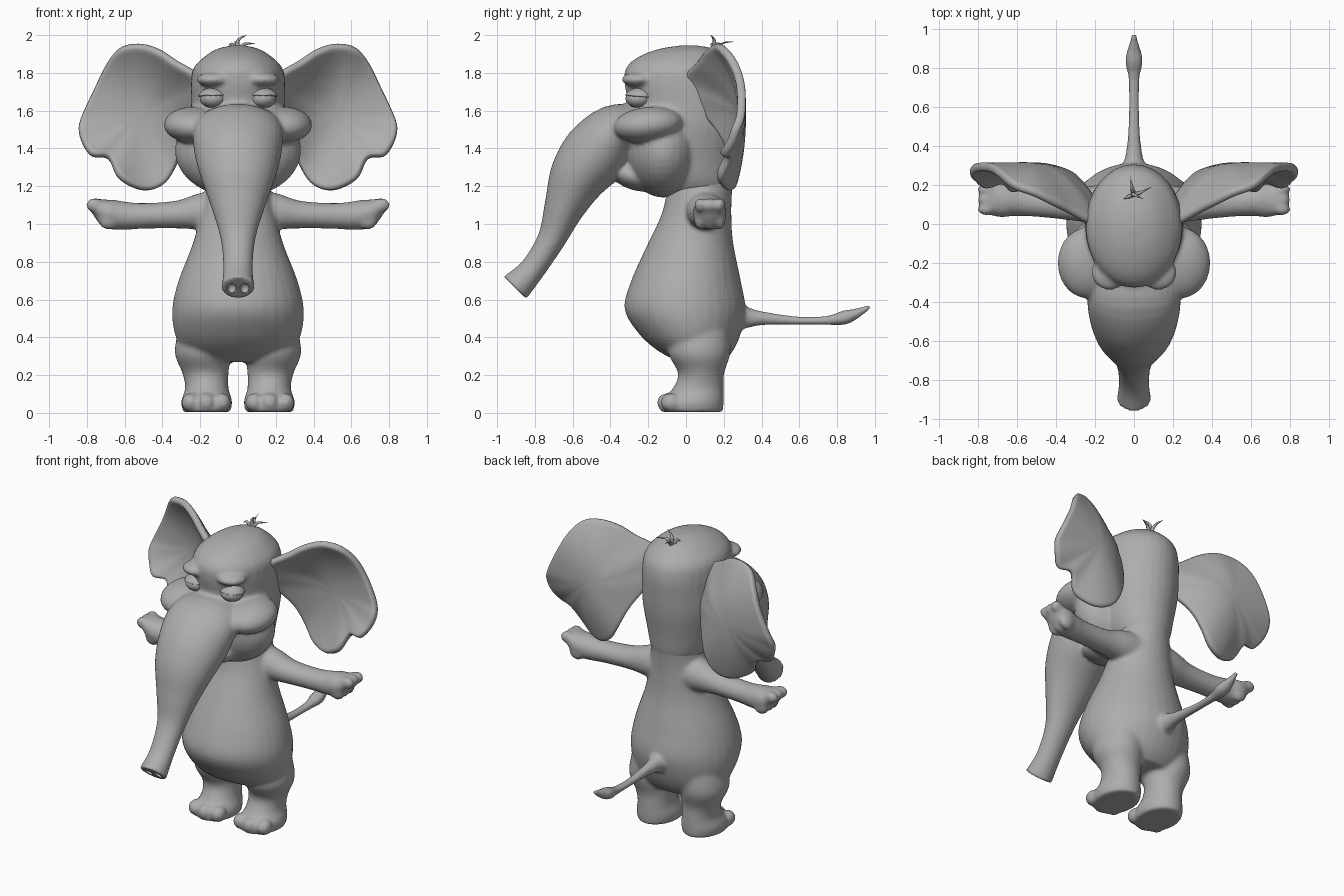
import bpy, bmesh, math
from mathutils import Vector, Matrix

cube = bpy.data.objects.get("Cube")
if cube:
    bpy.data.objects.remove(cube)

X, Y, Z = Vector((1, 0, 0)), Vector((0, 1, 0)), Vector((0, 0, 1))

grey = bpy.data.materials.new("plain grey")
grey.use_nodes = True
grey.diffuse_color = (0.42, 0.42, 0.42, 1)
grey.node_tree.nodes["Principled BSDF"].inputs["Base Color"].default_value = grey.diffuse_color


def spline(pts, steps, closed=False):
    """Catmull-Rom resampling of tuples of any length."""
    n, out = len(pts), []
    for i in range(n if closed else n - 1):
        ids = [i - 1, i, i + 1, i + 2]
        p = [pts[j % n] if closed else pts[min(max(j, 0), n - 1)] for j in ids]
        for s in range(steps):
            t = s / steps
            out.append([0.5 * (2 * b + (c - a) * t + (2 * a - 5 * b + 4 * c - d) * t ** 2
                               + (3 * b - a - 3 * c + d) * t ** 3) for a, b, c, d in zip(*p)])
    return out if closed else out + [list(pts[-1])]


def loft(bm, stations, wide, thick=None, seg=32):
    """Closed tube through (x, y, z, half width, half thickness) stations."""
    st = spline(stations, 5)
    ctr = [Vector(s[:3]) for s in st]
    rings = []
    for i, s in enumerate(st):
        tangent = ctr[min(i + 1, len(st) - 1)] - ctr[max(i - 1, 0)]
        up = thick or tangent.cross(wide).normalized()
        rings.append([bm.verts.new(ctr[i] + wide * s[3] * math.cos(a) + up * s[4] * math.sin(a))
                      for a in (k * math.tau / seg for k in range(seg))])
    for r, q in zip(rings, rings[1:]):
        for k in range(seg):
            bm.faces.new((r[k - 1], r[k], q[k], q[k - 1]))
    bm.faces.new(rings[0])
    bm.faces.new(rings[-1])


def upright(rows):
    """Rows of height, front, back, half width as loft stations."""
    return [(0, (f + b) / 2, z, w, (b - f) / 2) for z, f, b, w in rows]


def ball(bm, centre, radii, rot=0):
    m = Matrix.Translation(centre) @ Matrix.Rotation(rot, 4, 'X') @ Matrix.Diagonal((*radii, 1))
    return bmesh.ops.create_uvsphere(bm, u_segments=28, v_segments=18, radius=1, matrix=m)["verts"]


def finish(name, bm):
    bmesh.ops.recalc_face_normals(bm, faces=bm.faces)
    for f in bm.faces:
        f.smooth = True
    mesh = bpy.data.meshes.new(name)
    bm.to_mesh(mesh)
    bm.free()
    ob = bpy.data.objects.new(name, mesh)
    bpy.context.collection.objects.link(ob)
    mesh.materials.append(grey)
    return ob


def blend(ob, voxel, rounds):
    """Fuse overlapping volumes into one soft skin."""
    r = ob.modifiers.new("fuse", 'REMESH')
    r.mode, r.voxel_size, r.use_smooth_shade = 'VOXEL', voxel, True
    s = ob.modifiers.new("soften", 'SMOOTH')
    s.factor, s.iterations = 0.5, rounds


# Body: torso, tail, legs and arms
bm = bmesh.new()
loft(bm, upright([(0.27, -0.04, 0.2, 0.2), (0.33, -0.15, 0.25, 0.29), (0.42, -0.25, 0.29, 0.335),
                  (0.55, -0.325, 0.315, 0.348), (0.7, -0.29, 0.29, 0.315), (0.9, -0.2, 0.25, 0.238),
                  (1.05, -0.13, 0.24, 0.2), (1.18, -0.1, 0.245, 0.17), (1.3, -0.08, 0.26, 0.16),
                  (1.45, -0.05, 0.26, 0.18)]), X, Y)
loft(bm, [(0, 0.2, 0.52, 0.1, 0.1), (0, 0.31, 0.505, 0.055, 0.06), (0, 0.42, 0.5, 0.035, 0.035),
          (0, 0.6, 0.488, 0.026, 0.023), (0, 0.75, 0.49, 0.03, 0.025), (0, 0.84, 0.505, 0.046, 0.038),
          (0, 0.91, 0.53, 0.03, 0.026), (0, 0.98, 0.567, 0.012, 0.01)], X)
for s in (-1, 1):
    loft(bm, [(s * x, y, z, w, t) for x, y, z, w, t in (
        (0.17, 0.07, 0.46, 0.14, 0.16), (0.187, 0.07, 0.32, 0.148, 0.165), (0.172, 0.08, 0.21, 0.122, 0.122),
        (0.165, 0.065, 0.13, 0.115, 0.135), (0.166, 0.035, 0.06, 0.135, 0.165),
        (0.166, 0.03, 0.004, 0.125, 0.165))], X, Y)
    for x, y in ((0.085, -0.085), (0.168, -0.1), (0.252, -0.08)):
        ball(bm, (s * x, y, 0.055), (0.048, 0.055, 0.05))
    loft(bm, [(s * x, y, z, w, t) for x, y, z, w, t in (
        (0.06, 0.1, 1.07, 0.11, 0.12), (0.19, 0.1, 1.065, 0.1, 0.1), (0.32, 0.1, 1.05, 0.082, 0.074),
        (0.5, 0.11, 1.043, 0.073, 0.068), (0.62, 0.12, 1.045, 0.08, 0.076), (0.69, 0.125, 1.06, 0.09, 0.075),
        (0.77, 0.125, 1.11, 0.07, 0.03))], Y)
    for y in (0.075, 0.125, 0.178):
        ball(bm, (s * 0.685, y, 1.025), (0.055, 0.032, 0.055))
        ball(bm, (s * 0.76, y, 1.1), (0.045, 0.03, 0.038))
blend(finish("body", bm), 0.012, 7)

# Head: skull, jaw, chin, cheeks, brows and trunk
bm = bmesh.new()
loft(bm, upright([(1.15, -0.1, 0.22, 0.13), (1.22, -0.15, 0.25, 0.18), (1.35, -0.25, 0.27, 0.22),
                  (1.5, -0.31, 0.295, 0.25), (1.65, -0.31, 0.305, 0.25), (1.74, -0.325, 0.305, 0.25),
                  (1.82, -0.32, 0.285, 0.238), (1.88, -0.26, 0.23, 0.185), (1.925, -0.15, 0.16, 0.115),
                  (1.945, -0.03, 0.06, 0.035)]), X, Y)
ball(bm, (0, -0.12, 1.39), (0.335, 0.2, 0.25))
ball(bm, (0, -0.27, 1.25), (0.15, 0.14, 0.07), -0.3)
for s in (-1, 1):
    ball(bm, (s * 0.235, -0.2, 1.525), (0.158, 0.185, 0.095), 0.1)
    ball(bm, (s * 0.125, -0.25, 1.765), (0.095, 0.09, 0.04))
loft(bm, [(0, -0.2, 1.52, 0.22, 0.11), (0, -0.37, 1.485, 0.24, 0.15), (0, -0.475, 1.375, 0.23, 0.178),
          (0, -0.57, 1.25, 0.197, 0.155), (0, -0.645, 1.085, 0.14, 0.108), (0, -0.712, 0.92, 0.092, 0.075),
          (0, -0.81, 0.765, 0.078, 0.068), (0, -0.905, 0.662, 0.088, 0.085)], X)
head = finish("head_and_trunk", bm)
blend(head, 0.012, 6)

# Nostril hollows
bm = bmesh.new()
for s in (-1, 1):
    ball(bm, (s * 0.034, -0.905, 0.66), (0.024, 0.04, 0.03))
cutter = finish("nostril_cutter", bm)
cutter.hide_render = True
cutter.display_type = 'WIRE'
cutter.hide_set(True)
cut = head.modifiers.new("nostrils", 'BOOLEAN')
cut.operation, cut.object = 'DIFFERENCE', cutter

# Ears: cupped sheets swept from the rim to the middle
rim = spline([(0.2, -0.01, 1.78), (0.33, 0.06, 1.86), (0.41, 0.1, 1.915), (0.51, 0.15, 1.95),
              (0.62, 0.19, 1.935), (0.69, 0.25, 1.86), (0.75, 0.29, 1.74), (0.825, 0.29, 1.58),
              (0.845, 0.26, 1.5), (0.82, 0.23, 1.42), (0.77, 0.19, 1.36), (0.685, 0.22, 1.35),
              (0.635, 0.17, 1.25), (0.54, 0.2, 1.19), (0.46, 0.23, 1.18), (0.38, 0.25, 1.22),
              (0.325, 0.25, 1.315), (0.27, 0.2, 1.45), (0.2, 0.1, 1.58), (0.18, 0.02, 1.68)], 3, True)
middle = Vector((0.53, 0.295, 1.57))
bm = bmesh.new()
rings = []
for t in (1, 0.93, 0.82, 0.68, 0.52, 0.35, 0.17):
    ring = []
    for p in rim:
        v = middle.lerp(Vector(p), t)
        v.y = middle.y + (p[1] - middle.y) * t ** 2.2
        ring.append(bm.verts.new(v))
    rings.append(ring)
for r, q in zip(rings, rings[1:]):
    for k in range(len(rim)):
        bm.faces.new((r[k - 1], r[k], q[k], q[k - 1]))
hub = bm.verts.new(middle)
for k in range(len(rim)):
    bm.faces.new((rings[-1][k - 1], rings[-1][k], hub))
ears = finish("ears", bm)
solid = ears.modifiers.new("thickness", 'SOLIDIFY')
solid.thickness, solid.offset = 0.045, 0
ears.modifiers.new("mirror", 'MIRROR')
ears.modifiers.new("round", 'SUBSURF').levels = 1
ears.modifiers["round"].render_levels = 1

# Eyes with half closed lids
for side, s in (("left", 1), ("right", -1)):
    bm = bmesh.new()
    ball(bm, (s * 0.132, -0.25, 1.664), (0.07, 0.07, 0.05))
    finish(side + "_eye", bm)
    bm = bmesh.new()
    c = Vector((s * 0.132, -0.25, 1.664))
    ball(bm, c, (0.08, 0.08, 0.058), 0.15)
    bmesh.ops.bisect_plane(bm, geom=bm.verts[:] + bm.edges[:] + bm.faces[:], plane_co=c + Z * 0.012,
                           plane_no=(0, 0.1, 1), clear_inner=True)
    lid = finish(side + "_eyelid", bm)
    lid.modifiers.new("thickness", 'SOLIDIFY').thickness = 0.008

# Tuft of hair
tips = [((0.0, 0.15, 1.97), (0.045, 0.13, 2.0)), ((0.03, 0.16, 1.95), (0.09, 0.19, 1.955)),
        ((-0.01, 0.19, 1.955), (-0.02, 0.25, 1.965)), ((-0.03, 0.14, 1.95), (-0.05, 0.13, 1.945))]
bm = bmesh.new()
for mid, tip in tips:
    loft(bm, [(0, 0.15, 1.9, 0.014, 0.014), (*mid, 0.009, 0.009), (*tip, 0.001, 0.001)], Y, seg=8)
finish("hair_tuft", bm)
